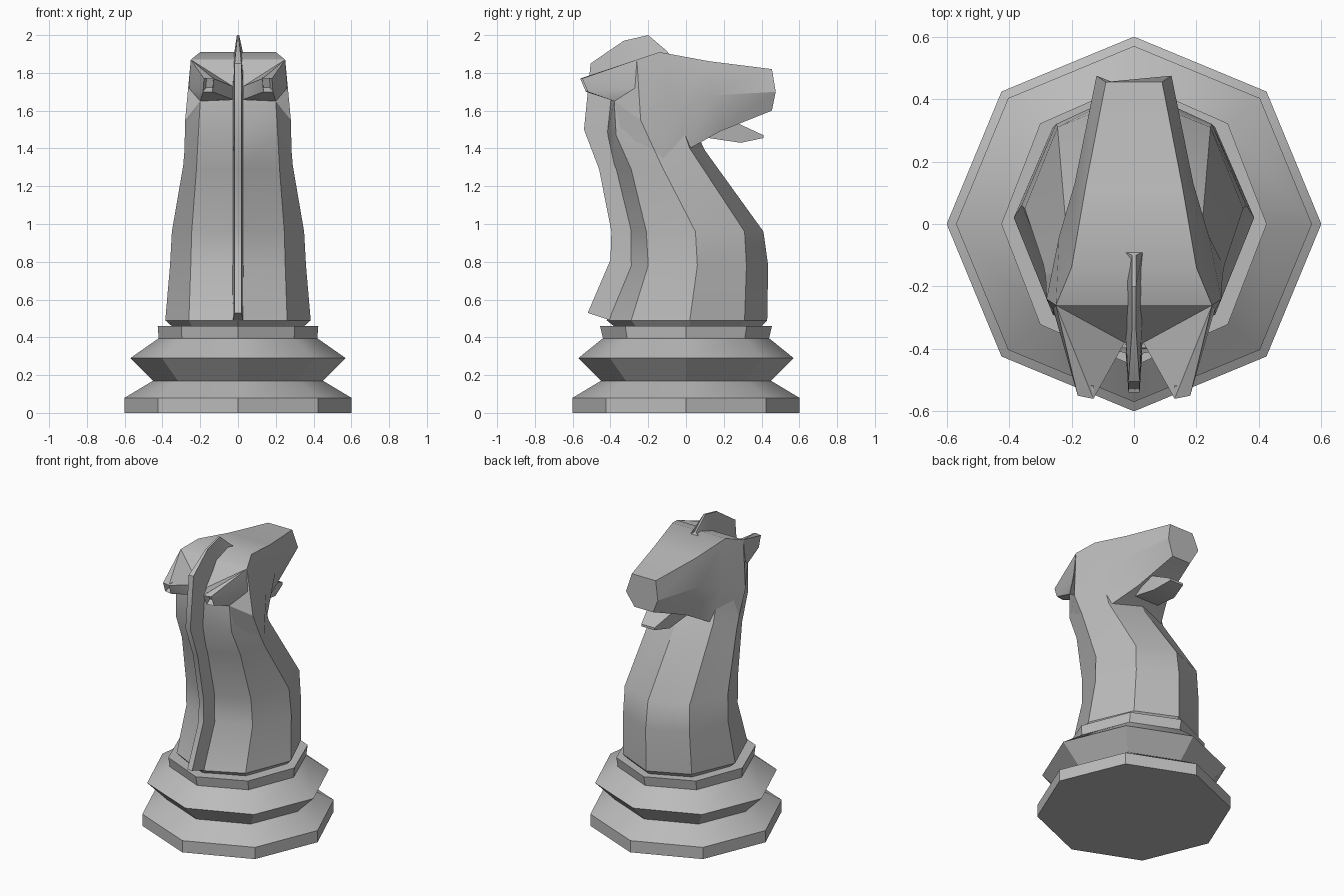
import bpy, bmesh, math

cube = bpy.data.objects.get("Cube")
if cube:
    bpy.data.objects.remove(cube)

# Single stone colour
stone = bpy.data.materials.new("light_grey_stone")
stone.use_nodes = True
COLOUR = (0.5, 0.5, 0.5, 1)
stone.diffuse_color = COLOUR
stone.node_tree.nodes["Principled BSDF"].inputs["Base Color"].default_value = COLOUR


def finish(name, bm, angle=30):
    bmesh.ops.recalc_face_normals(bm, faces=bm.faces)
    mesh = bpy.data.meshes.new(name)
    bm.to_mesh(mesh)
    bm.free()
    mesh.materials.append(stone)
    ob = bpy.data.objects.new(name, mesh)
    bpy.context.collection.objects.link(ob)
    bpy.ops.object.select_all(action='DESELECT')
    ob.select_set(True)
    bpy.context.view_layer.objects.active = ob
    bpy.ops.object.shade_smooth_by_angle(angle=math.radians(angle))
    return ob


def loft(name, rings, angle=30):
    """Skin closed rings of points and cap both ends."""
    bm = bmesh.new()
    rows = [[bm.verts.new(p) for p in ring] for ring in rings]
    n = len(rows[0])
    for a, b in zip(rows, rows[1:]):
        for i in range(n):
            j = (i + 1) % n
            bm.faces.new((a[i], a[j], b[j], b[i]))
    bm.faces.new(rows[0])
    bm.faces.new(rows[-1])
    return finish(name, bm, angle)


def hull(name, points):
    bm = bmesh.new()
    for p in points:
        bm.verts.new(p)
    bmesh.ops.convex_hull(bm, input=bm.verts)
    bmesh.ops.dissolve_limit(bm, angle_limit=0.03, verts=bm.verts, edges=bm.edges)
    return bm


def mirror_ring(half):
    """Close a half section across x = 0."""
    return half + [(-x, y, z) for x, y, z in reversed(half) if x > 0]


def octagon(rx, ry, z):
    return [(rx * math.cos(k * math.pi / 4), ry * math.sin(k * math.pi / 4), z)
            for k in range(8)]


# Turned octagonal foot and collar
loft("base", [octagon(rx, ry, z) for rx, ry, z in (
    (.6, .6, 0), (.6, .6, .08), (.45, .45, .17), (.57, .57, .29),
    (.42, .44, .395), (.425, .455, .46))])

# Neck: x widths (side-mid, side), then back-to-front y and z values per level
NECK = [
    (.24, .34, (-.37, -.26, .02, .28, .39), (.45,) * 5),
    (.26, .385, (-.42, -.29, .02, .31, .43), (.49,) * 5),
    (.25, .36, (-.30, -.20, .06, .32, .435), (.78,) * 5),
    (.245, .35, (-.30, -.21, .05, .31, .41), (.96,) * 5),
    (.22, .29, (-.38, -.29, -.13, .02, .10), (1.29, 1.29, 1.31, 1.40, 1.39)),
    (.21, .27, (-.42, -.37, -.24, -.05, 0), (1.47, 1.47, 1.55, 1.6, 1.6)),
    (.20, .25, (-.40, -.38, -.25, -.1, -.05), (1.66, 1.65, 1.7, 1.7, 1.7)),
]
loft("neck", [mirror_ring(list(zip((0, mid, side, mid, 0), ys, zs)))
              for mid, side, ys, zs in NECK])

# Head sections from muzzle to the back of the skull: top, cheek, underside
HEAD = [
    [(.09, .455, 1.82), (.12, .475, 1.70), (.07, .455, 1.60)],
    [(.155, .12, 1.862), (.19, .13, 1.68), (.12, .18, 1.49)],
    [(.20, -.14, 1.91), (.24, -.04, 1.62), (.20, .02, 1.40)],
    [(.25, -.26, 1.87), (.28, -.24, 1.55), (.285, -.13, 1.31)],
    [(.03, -.38, 1.73), (.20, -.38, 1.65), (.205, -.37, 1.47)],
]
loft("head", [mirror_ring(s) for s in HEAD])

# Lower jaw
loft("lower_jaw", [mirror_ring(s) for s in (
    [(.10, .10, 1.50), (.09, .12, 1.455)],
    [(.09, .27, 1.535), (.08, .29, 1.43)],
    [(.05, .41, 1.47), (.05, .41, 1.455)])])

# Ears swept backward, with a hollow at each tip
for name, s in (("left_ear", 1), ("right_ear", -1)):
    bm = hull(name, [(s * x, y, z) for x, y, z in (
        (.25, -.26, 1.87), (.26, -.27, 1.72), (.03, -.38, 1.73), (.03, -.38, 1.66),
        (.20, -.38, 1.65), (.13, -.56, 1.77), (.18, -.55, 1.77),
        (.135, -.53, 1.70), (.185, -.52, 1.70))])
    bm.normal_update()
    tips = [f for f in bm.faces if f.normal.y < -.8 and f.calc_center_median().y < -.5]
    bmesh.ops.inset_region(bm, faces=tips, thickness=.01, depth=-.04)
    finish(name, bm)

# Mane: a thin ridge from the collar over the poll
OUTER = [(-.52, .53), (-.40, .81), (-.395, .96), (-.46, 1.29), (-.54, 1.5),
         (-.52, 1.7), (-.505, 1.85), (-.33, 1.97), (-.20, 2.0), (-.10, 1.915)]
INNER = [(-.40, .49), (-.28, .8), (-.28, .96), (-.36, 1.3), (-.38, 1.47),
         (-.36, 1.65), (-.34, 1.72), (-.25, 1.8), (-.18, 1.85), (-.09, 1.9)]
loft("mane", [mirror_ring([(.006 if o[1] > 1.9 else .018, *o), (.028, *i)])
              for o, i in zip(OUTER, INNER)])
